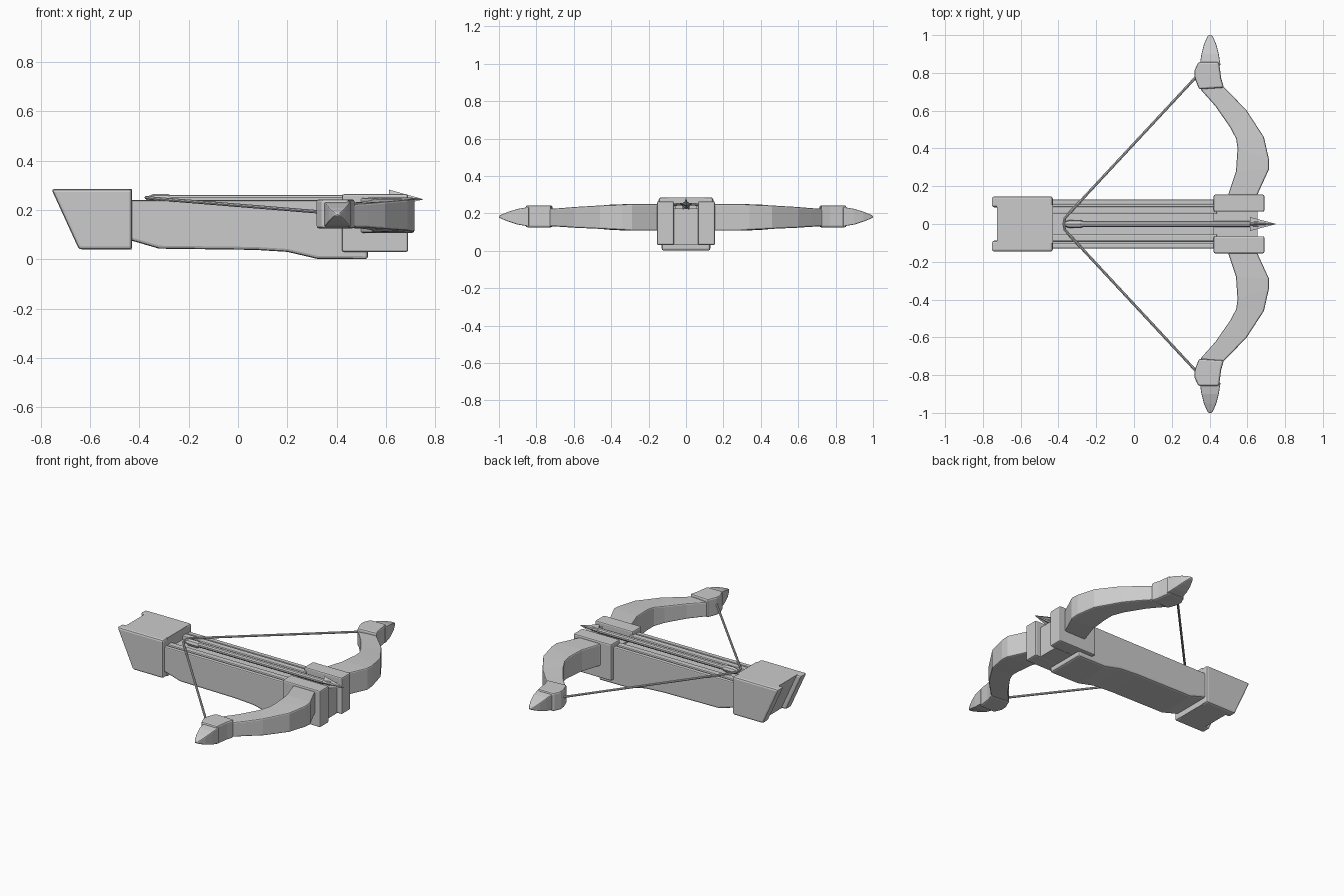
import bpy, bmesh, math
from mathutils import Vector

if "Cube" in bpy.data.objects:
    bpy.data.objects.remove(bpy.data.objects["Cube"])


def finish(name, bm, bevel=0.0, mirror=False, smooth=False):
    bmesh.ops.recalc_face_normals(bm, faces=bm.faces)
    me = bpy.data.meshes.new(name)
    bm.to_mesh(me)
    bm.free()
    ob = bpy.data.objects.new(name, me)
    bpy.context.collection.objects.link(ob)
    if bevel:
        b = ob.modifiers.new("bevel", 'BEVEL')
        b.width = bevel
        b.segments = 2
        b.limit_method = 'ANGLE'
        b.angle_limit = math.radians(40)
    if mirror:
        m = ob.modifiers.new("mirror", 'MIRROR')
        m.use_axis = (False, True, False)
        m.use_mirror_merge = False
    if smooth:
        bpy.context.view_layer.objects.active = ob
        ob.select_set(True)
        bpy.ops.object.shade_smooth_by_angle(angle=math.radians(35))
        ob.select_set(False)
    return ob


def loft(name, rings, **kw):
    """Skin a list of closed rings and cap both ends."""
    bm = bmesh.new()
    vs = [[bm.verts.new(p) for p in r] for r in rings]
    n = len(rings[0])
    for a, b in zip(vs, vs[1:]):
        for i in range(n):
            j = (i + 1) % n
            bm.faces.new((a[i], a[j], b[j], b[i]))
    bm.faces.new(vs[0])
    bm.faces.new(vs[-1])
    return finish(name, bm, **kw)


def prism_y(name, profile, y0, y1, **kw):
    return loft(name, [[(x, y, z) for x, z in profile] for y in (y0, y1)], **kw)


def prism_z(name, profile, z0, z1, **kw):
    return loft(name, [[(x, y, z) for x, y in profile] for z in (z0, z1)], **kw)


def box(name, x0, x1, y0, y1, z0, z1, **kw):
    return prism_z(name, [(x0, y0), (x1, y0), (x1, y1), (x0, y1)], z0, z1, **kw)


def ring_x(x, r, n, z, inner=1.0):
    return [(x, r * (inner if i % 2 else 1) * math.sin(2 * math.pi * i / n),
             z + r * (inner if i % 2 else 1) * math.cos(2 * math.pi * i / n))
            for i in range(n)]


# Stock body with a curved belly
prism_y("stock", [(-0.44, 0.215), (-0.44, 0.078), (-0.32, 0.043), (0.07, 0.038),
                  (0.20, 0.03), (0.26, 0.016), (0.32, 0.002), (0.527, 0.0),
                  (0.527, 0.215)], -0.13, 0.13, bevel=0.012)

# Rails along the top of the stock, leaving the bolt channel open
box("outer_rail", -0.44, 0.44, 0.102, 0.13, 0.19, 0.238, bevel=0.006, mirror=True)
box("inner_rail", -0.44, 0.44, 0.055, 0.092, 0.20, 0.24, bevel=0.006, mirror=True)

# Butt: sloped core with two side lobes framing the rear groove
def butt_profile(dx):
    return [(-0.43, 0.285), (-0.757 + dx, 0.285), (-0.645 + dx, 0.04), (-0.43, 0.04)]

prism_y("butt_core", butt_profile(0.033), -0.1, 0.1)
prism_y("butt_side", butt_profile(0), 0.088, 0.146, bevel=0.012, mirror=True)

# Front head block: cheeks either side of a recessed centre
box("head_cheek", 0.422, 0.69, 0.065, 0.155, 0.03, 0.264, bevel=0.008, mirror=True)
box("head_centre", 0.422, 0.655, -0.07, 0.07, 0.03, 0.225)

# Bow limbs: y positions with inner x, outer x, low z and high z
sections = [((0.47, 0.10), (0.63, 0.10), 0.107, 0.247),
            ((0.50, 0.159), (0.653, 0.155), 0.107, 0.249),
            ((0.54, 0.28), (0.715, 0.29), 0.107, 0.25),
            ((0.548, 0.40), (0.715, 0.34), 0.111, 0.247),
            ((0.541, 0.45), (0.688, 0.46), 0.117, 0.242),
            ((0.51, 0.51), (0.597, 0.60), 0.123, 0.234),
            ((0.43, 0.625), (0.53, 0.67), 0.128, 0.228),
            ((0.35, 0.715), (0.465, 0.735), 0.13, 0.224)]
loft("bow_limb", [[(*a, lo), (*b, lo), (*b, hi), (*a, hi)] for a, b, lo, hi in sections],
     bevel=0.008, mirror=True)

# Collars near the ends of the limbs
prism_z("limb_collar", [(0.345, 0.713), (0.476, 0.722), (0.462, 0.77), (0.45, 0.857),
                        (0.34, 0.857), (0.319, 0.81), (0.322, 0.77)],
        0.125, 0.243, bevel=0.01, mirror=True)

# Pointed limb tips
tips = []
for y, w, h in ((0.84, 0.055, 0.052), (0.90, 0.046, 0.042), (0.95, 0.033, 0.026),
                (0.985, 0.018, 0.012), (1.0, 0.009, 0.005)):
    tips.append([(0.403 + sx * w, y, 0.182 + sz * h)
                 for sx, sz in ((-1, -1), (1, -1), (1, 1), (-1, 1))])
loft("limb_tip", tips, bevel=0.006, mirror=True)

# Drawn bowstring
half = [(0.33, 0.78, 0.192), (-0.345, 0.055, 0.247), (-0.366, 0.03, 0.249)]
path = half + [(-0.372, 0, 0.25)] + [(x, -y, z) for x, y, z in reversed(half)]
rings = []
for i, p in enumerate(path):
    t = (Vector(path[min(i + 1, 6)]) - Vector(path[max(i - 1, 0)])).normalized()
    side = t.cross(Vector((0, 0, 1))).normalized()
    up = side.cross(t)
    rings.append([Vector(p) + 0.007 * (math.cos(k * math.pi / 4) * side +
                                       math.sin(k * math.pi / 4) * up) for k in range(8)])
loft("bowstring", rings, smooth=True)

# Bolt: nock, shaft and star-shaped head
loft("bolt_shaft", [ring_x(x, 0.016, 10, 0.245) for x in (-0.30, 0.66)], smooth=True)
loft("bolt_nock", [ring_x(x, r, 8, 0.243) for x, r in
                   ((-0.372, 0.01), (-0.345, 0.021), (-0.285, 0.022), (-0.268, 0.015))])
loft("bolt_head", [ring_x(0.64, 0.014, 10, 0.243), ring_x(0.613, 0.039, 10, 0.243, 0.42),
                   ring_x(0.75, 0.001, 10, 0.243)])
